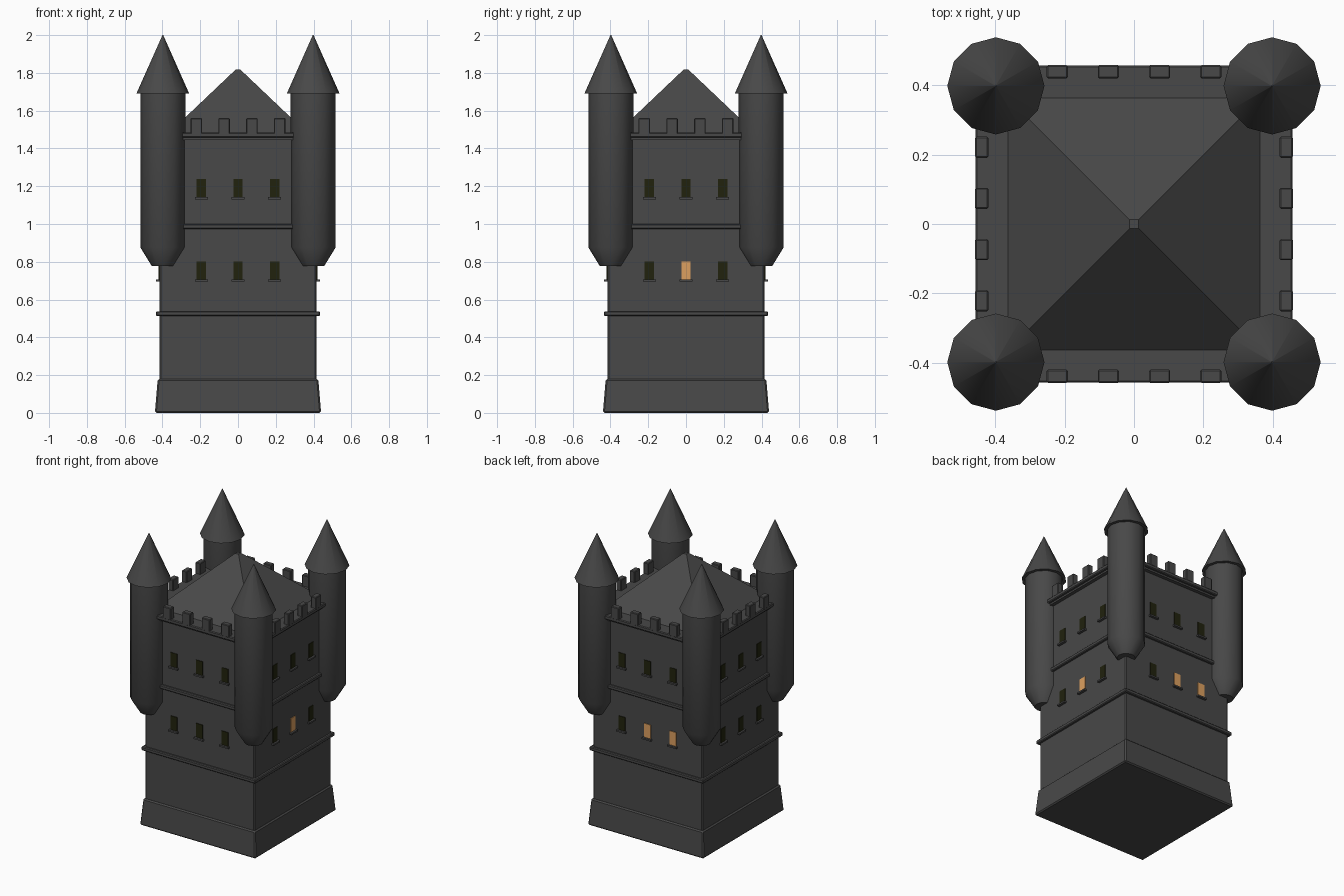
import bpy, bmesh, math
from mathutils import Matrix

if "Cube" in bpy.data.objects:
    bpy.data.objects.remove(bpy.data.objects["Cube"])


def material(name, rgb):
    m = bpy.data.materials.new(name)
    m.diffuse_color = (*rgb, 1)
    m.use_nodes = True
    m.node_tree.nodes["Principled BSDF"].inputs["Base Color"].default_value = m.diffuse_color
    return m


STONE = material("dark stone", (0.065, 0.065, 0.065))
DARK = material("dark glass", (0.015, 0.016, 0.004))
LIT = material("lit glass", (0.72, 0.35, 0.115))


def finish(name, bm, mat, bevel=0):
    bmesh.ops.recalc_face_normals(bm, faces=bm.faces)
    me = bpy.data.meshes.new(name)
    bm.to_mesh(me)
    bm.free()
    me.materials.append(mat)
    ob = bpy.data.objects.new(name, me)
    bpy.context.collection.objects.link(ob)
    if bevel:
        b = ob.modifiers.new("bevel", 'BEVEL')
        b.width = bevel
        b.segments = 1
    return ob


def lathe(name, profile, sides, turn=0, at=(0, 0), bevel=0):
    """Stack rings of (radius, z) into a capped solid."""
    bm = bmesh.new()
    rings = [[bm.verts.new((at[0] + r * math.cos(turn + math.tau * i / sides),
                            at[1] + r * math.sin(turn + math.tau * i / sides), z))
              for i in range(sides)] for r, z in profile]
    for a, b in zip(rings, rings[1:]):
        for i in range(sides):
            j = (i + 1) % sides
            bm.faces.new((a[i], a[j], b[j], b[i]))
    bm.faces.new(rings[0])
    bm.faces.new(rings[-1])
    return finish(name, bm, STONE, bevel)


def square(name, profile, bevel=0):
    """Square solid from (half width, z) steps."""
    return lathe(name, [(h * math.sqrt(2), z) for h, z in profile], 4, math.pi / 4, bevel=bevel)


def wall_box(name, side, u, out, z0, z1, width, depth, mat, bevel=0):
    """Box on one wall: side 0 front, 1 right, 2 back, 3 left; out = outer face."""
    bm = bmesh.new()
    bmesh.ops.create_cube(bm, size=1, matrix=Matrix.Rotation(side * math.pi / 2, 4, 'Z')
                          @ Matrix.Translation((u, -out + depth / 2, (z0 + z1) / 2))
                          @ Matrix.Diagonal((width, depth, z1 - z0, 1)))
    return finish(name, bm, mat, bevel)


# keep walls, plinth and bands
square("keep_walls", [(0.416, 0.1), (0.416, 1.46)], 0.008)
square("plinth", [(0.44, 0), (0.425, 0.18)], 0.008)
square("lower_band", [(0.433, 0.512), (0.433, 0.538)], 0.005)
square("upper_band", [(0.433, 0.973), (0.433, 0.999)], 0.005)
square("cornice_step", [(0.44, 1.445), (0.44, 1.46)])
square("cornice", [(0.457, 1.457), (0.457, 1.484)], 0.005)

# pyramid roof with a tiny flat top
square("roof", [(0.368, 1.48), (0.013, 1.817)])

# merlons and windows on all four sides
lit = {(1, 0), (2, 0), (2, 1)}
for side in range(4):
    for u in (-0.221, -0.0737, 0.0737, 0.221):
        wall_box("merlon", side, u, 0.458, 1.475, 1.56, 0.061, 0.038, STONE, 0.004)
    for z in (0.707, 1.142):
        for k in (-1, 0, 1):
            u = k * 0.194
            glow = z < 1 and (side, k) in lit
            wall_box("window", side, u, 0.42, z, z + 0.095, 0.05, 0.008, LIT if glow else DARK)
            wall_box("window_sill", side, u, 0.433, z - 0.011, z, 0.068, 0.03, STONE)

# corner turrets with corbels and cone roofs
for sx in (-1, 1):
    for sy in (-1, 1):
        c = (sx * 0.398, sy * 0.398)
        parts = [lathe("turret", [(0.058, 0.777), (0.119, 0.876), (0.119, 1.7)], 12, at=c),
                 lathe("turret_roof", [(0.14, 1.69), (0.002, 2.0)], 12, at=c)]
        for ob in parts:
            bpy.ops.object.select_all(action='DESELECT')
            ob.select_set(True)
            bpy.context.view_layer.objects.active = ob
            bpy.ops.object.shade_smooth_by_angle(angle=math.radians(32))
